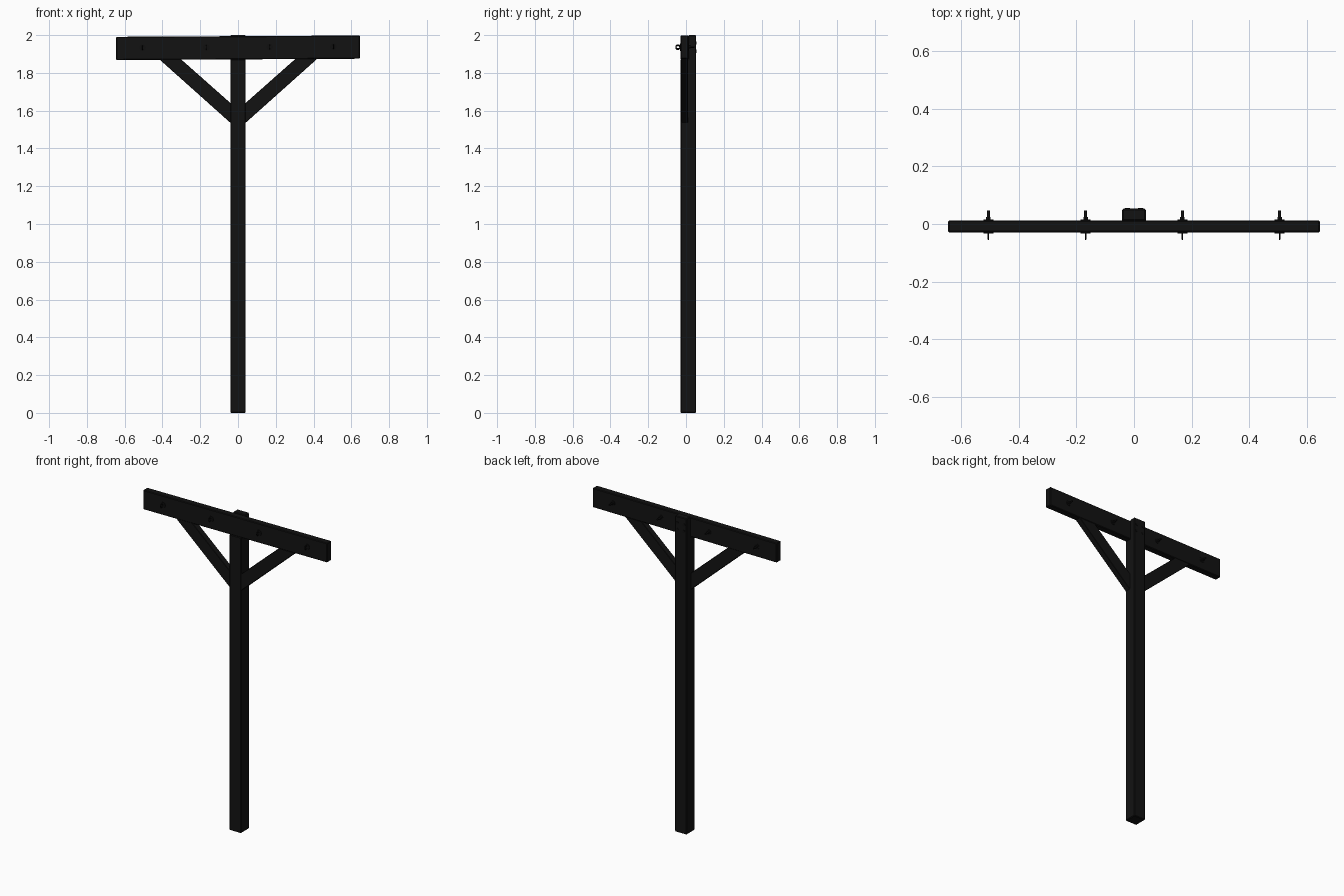
import bpy, bmesh, math
from mathutils import Matrix

if "Cube" in bpy.data.objects:
    bpy.data.objects.remove(bpy.data.objects["Cube"])

wood = bpy.data.materials.new("dark_wood")
wood.diffuse_color = (0.006, 0.006, 0.006, 1)
wood.use_nodes = True
wood.node_tree.nodes["Principled BSDF"].inputs["Base Color"].default_value = wood.diffuse_color
metal = bpy.data.materials.new("dark_metal")
metal.diffuse_color = (0.005, 0.005, 0.005, 1)
metal.use_nodes = True
metal.node_tree.nodes["Principled BSDF"].inputs["Base Color"].default_value = metal.diffuse_color


def prism(name, pts, axis, lo, hi, bevel=0.004):
    """Extrude a 2D profile along x (pts = y,z) or y (pts = x,z)."""
    def place(p, d):
        return (d, p[0], p[1]) if axis == 'x' else (p[0], d, p[1])
    bm = bmesh.new()
    face = bm.faces.new([bm.verts.new(place(p, lo)) for p in pts])
    ext = bmesh.ops.extrude_face_region(bm, geom=[face])
    shift = (hi - lo, 0, 0) if axis == 'x' else (0, hi - lo, 0)
    bmesh.ops.translate(bm, vec=shift,
                        verts=[v for v in ext['geom'] if isinstance(v, bmesh.types.BMVert)])
    bmesh.ops.recalc_face_normals(bm, faces=bm.faces)
    if bevel:
        bmesh.ops.bevel(bm, geom=bm.edges[:], offset=bevel, segments=1, affect='EDGES')
    me = bpy.data.meshes.new(name)
    bm.to_mesh(me)
    bm.free()
    ob = bpy.data.objects.new(name, me)
    bpy.context.collection.objects.link(ob)
    me.materials.append(wood)
    return ob


def rod(name, x, z, y0, y1, r, sides=16):
    """Cylinder running along y."""
    bpy.ops.mesh.primitive_cylinder_add(vertices=sides, radius=r, depth=abs(y1 - y0),
                                        location=(x, (y0 + y1) / 2, z),
                                        rotation=(math.pi / 2, 0, 0))
    ob = bpy.context.object
    ob.name = name
    ob.data.materials.append(metal)
    bpy.ops.object.shade_smooth_by_angle()
    return ob


# Post with a half-lap notch at the top front
prism("post", [(-0.029, 0), (0.053, 0), (0.053, 2), (0.012, 2),
               (0.012, 1.872), (-0.029, 1.872)], 'x', -0.041, 0.041)

# Crossbeam, tilted very slightly
prism("crossbeam", [(-0.645, 1.868), (0.645, 1.875), (0.645, 1.998), (-0.645, 1.991)],
      'y', -0.029, 0.013)

# Diagonal braces, ends let into post and beam
for side, s in (("left", -1), ("right", 1)):
    prism(side + "_brace", [(s * 0.035, 1.531), (s * 0.42, 1.875), (s * 0.305, 1.875),
                            (s * 0.035, 1.636)], 'y', -0.027, 0.011, 0.002)

# Eye bolts through the beam: ring, washers, shaft and nut
for i, x in enumerate((-0.505, -0.168, 0.168, 0.505)):
    z = 1.936 + x * 0.005
    tag = f"_{i + 1}"
    bpy.ops.mesh.primitive_torus_add(major_radius=0.0105, minor_radius=0.0025,
                                     major_segments=24, minor_segments=8,
                                     location=(x, -0.043, z), rotation=(0, math.pi / 2, 0))
    ring = bpy.context.object
    ring.name = "eye_ring" + tag
    ring.data.materials.append(metal)
    bpy.ops.object.shade_smooth_by_angle()
    rod("bolt_shaft" + tag, x, z, -0.033, 0.046, 0.005)
    rod("front_washer" + tag, x, z, -0.0325, -0.028, 0.017, 24)
    rod("back_washer" + tag, x, z, 0.012, 0.016, 0.017, 24)
    rod("nut" + tag, x, z, 0.016, 0.024, 0.009, 6)

# Screw heads on the back of the post
for i, (x, z) in enumerate([(a, b) for a in (-0.023, 0.023) for b in (1.915, 1.958)]):
    rod(f"screw_head_{i + 1}", x, z, 0.05, 0.056, 0.009)
